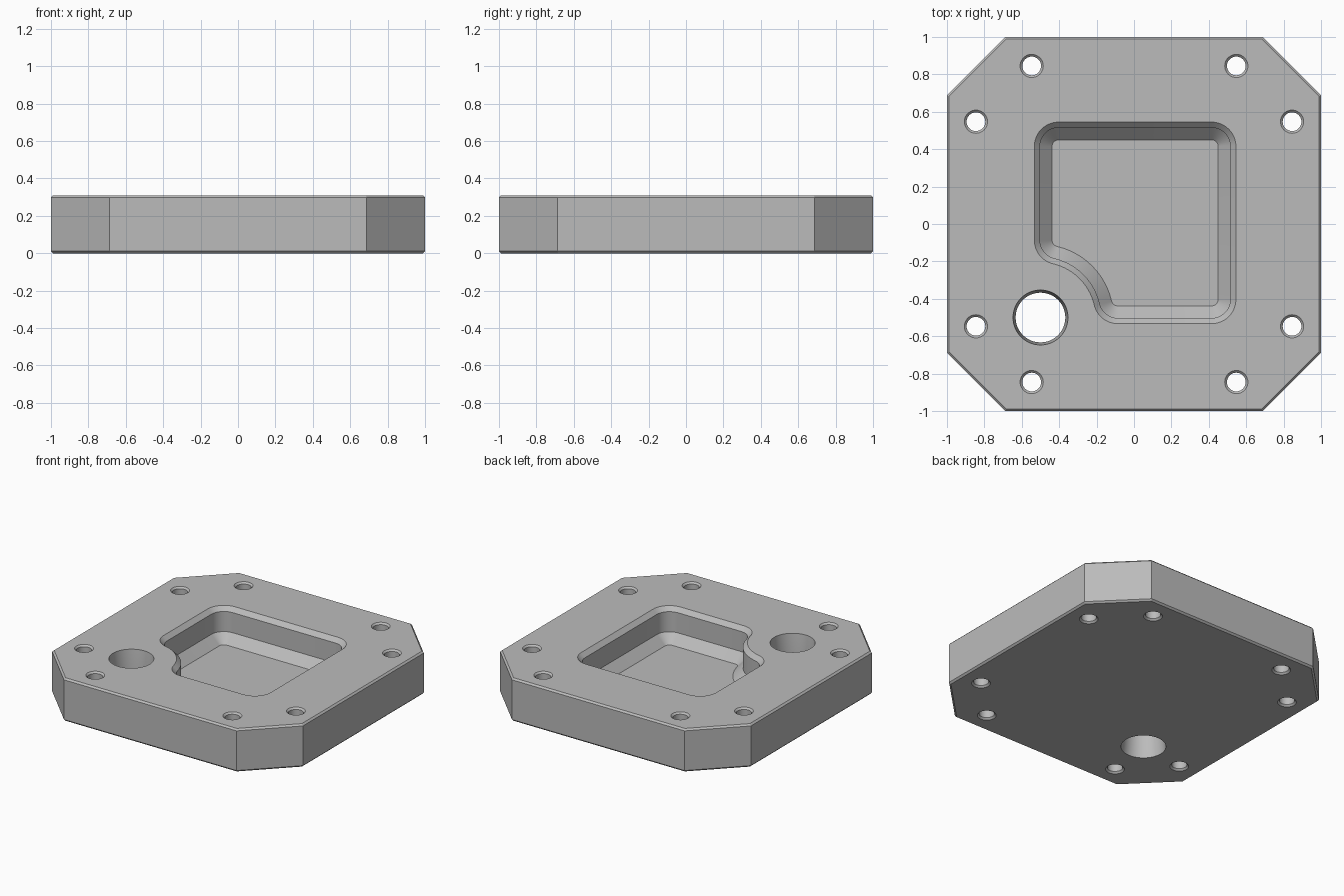
import bpy
import bmesh
from math import sin, cos, pi, sqrt, atan2, radians

if "Cube" in bpy.data.objects:
    bpy.data.objects.remove(bpy.data.objects["Cube"], do_unlink=True)

HEIGHT = 0.31
EDGE = 0.012        # small edge chamfer
OVER = 0.02         # how far cutters reach past the plate

grey = bpy.data.materials.new("machined grey")
grey.use_nodes = True
GREY = (0.5, 0.5, 0.5, 1)
grey.diffuse_color = GREY
grey.node_tree.nodes["Principled BSDF"].inputs["Base Color"].default_value = GREY


def loft(name, layers):
    """Closed solid through (outline, z) layers of equal point count."""
    bm = bmesh.new()
    rings = [[bm.verts.new((x, y, z)) for x, y in pts] for pts, z in layers]
    n = len(rings[0])
    for low, high in zip(rings, rings[1:]):
        for i in range(n):
            j = (i + 1) % n
            bm.faces.new((low[i], low[j], high[j], high[i]))
    bm.faces.new(rings[0][::-1])
    bm.faces.new(rings[-1])
    bmesh.ops.recalc_face_normals(bm, faces=bm.faces)
    mesh = bpy.data.meshes.new(name)
    bm.to_mesh(mesh)
    bm.free()
    mesh.materials.append(grey)
    obj = bpy.data.objects.new(name, mesh)
    bpy.context.collection.objects.link(obj)
    return obj


def arc(cx, cy, r, start, end, steps):
    return [(cx + r * cos(start + (end - start) * i / steps),
             cy + r * sin(start + (end - start) * i / steps))
            for i in range(steps + 1)]


def circle(cx, cy, r):
    return arc(cx, cy, r, 0, 2 * pi, 48)[:-1]


def octagon(d):
    a, b = 1 - d, 0.688 - 0.414 * d
    return [(a, -b), (a, b), (b, a), (-b, a), (-a, b), (-a, -b), (-b, -a), (b, -a)]


HOLE = -0.5         # port centre, on both axes
LOW, HIGH = -0.533, 0.545
FILLET, NOTCH = 0.13, 0.295


def pocket_outline(d):
    """Rounded square with one corner scooped around the port, inset by d."""
    r = FILLET - d
    lo, hi = LOW + FILLET, HIGH - FILLET
    off = lo - HOLE
    reach = sqrt((NOTCH + FILLET) ** 2 - off ** 2)
    turn = atan2(off, reach)
    side = HOLE + reach
    pts = arc(hi, lo, r, -pi / 2, 0, 12)
    pts += arc(hi, hi, r, 0, pi / 2, 12)
    pts += arc(lo, hi, r, pi / 2, pi, 12)
    pts += arc(lo, side, r, pi, 3 * pi / 2 - turn, 12)
    pts += arc(HOLE, HOLE, NOTCH + d, pi / 2 - turn, turn, 20)[1:-1]
    pts += arc(side, lo, r, pi + turn, 3 * pi / 2, 12)
    return pts


# Plate with clipped corners and chamfered rims
plate = loft("base_plate", [(octagon(EDGE), 0), (octagon(0), EDGE),
                            (octagon(0), HEIGHT - EDGE), (octagon(EDGE), HEIGHT)])

# Pocket: chamfered mouth, straight wall, sloped foot
FLOOR = 0.07
cutters = [loft("pocket_cutter", [(pocket_outline(0.095), FLOOR),
                                  (pocket_outline(0.03), FLOOR + 0.065),
                                  (pocket_outline(0.03), HEIGHT - 0.03),
                                  (pocket_outline(0), HEIGHT),
                                  (pocket_outline(0), HEIGHT + OVER)])]


def hole_cutter(name, x, y, wide, narrow, depth):
    layers = [(wide, -OVER), (wide, 0), (narrow, depth),
              (narrow, HEIGHT - depth), (wide, HEIGHT), (wide, HEIGHT + OVER)]
    cutters.append(loft(name, [(circle(x, y, r), z) for r, z in layers]))


# Large port, narrowing slightly towards the middle
hole_cutter("port_cutter", HOLE, HOLE, 0.147, 0.133, 0.14)

# Eight chamfered bolt holes, two beside each clipped corner
for sx in (-1, 1):
    for sy in (-1, 1):
        for x, y in ((0.547, 0.845), (0.845, 0.547)):
            hole_cutter("bolt_hole_cutter", sx * x, sy * y, 0.062, 0.05, EDGE)

# Cut everything out, then drop the cutters
bpy.ops.object.select_all(action='DESELECT')
plate.select_set(True)
bpy.context.view_layer.objects.active = plate
for cutter in cutters:
    cutter.hide_render = True
    mod = plate.modifiers.new("cut", 'BOOLEAN')
    mod.operation = 'DIFFERENCE'
    mod.solver = 'EXACT'
    mod.object = cutter
    bpy.ops.object.modifier_apply(modifier=mod.name)
    bpy.data.objects.remove(cutter, do_unlink=True)

bpy.ops.object.shade_smooth_by_angle(angle=radians(30))
